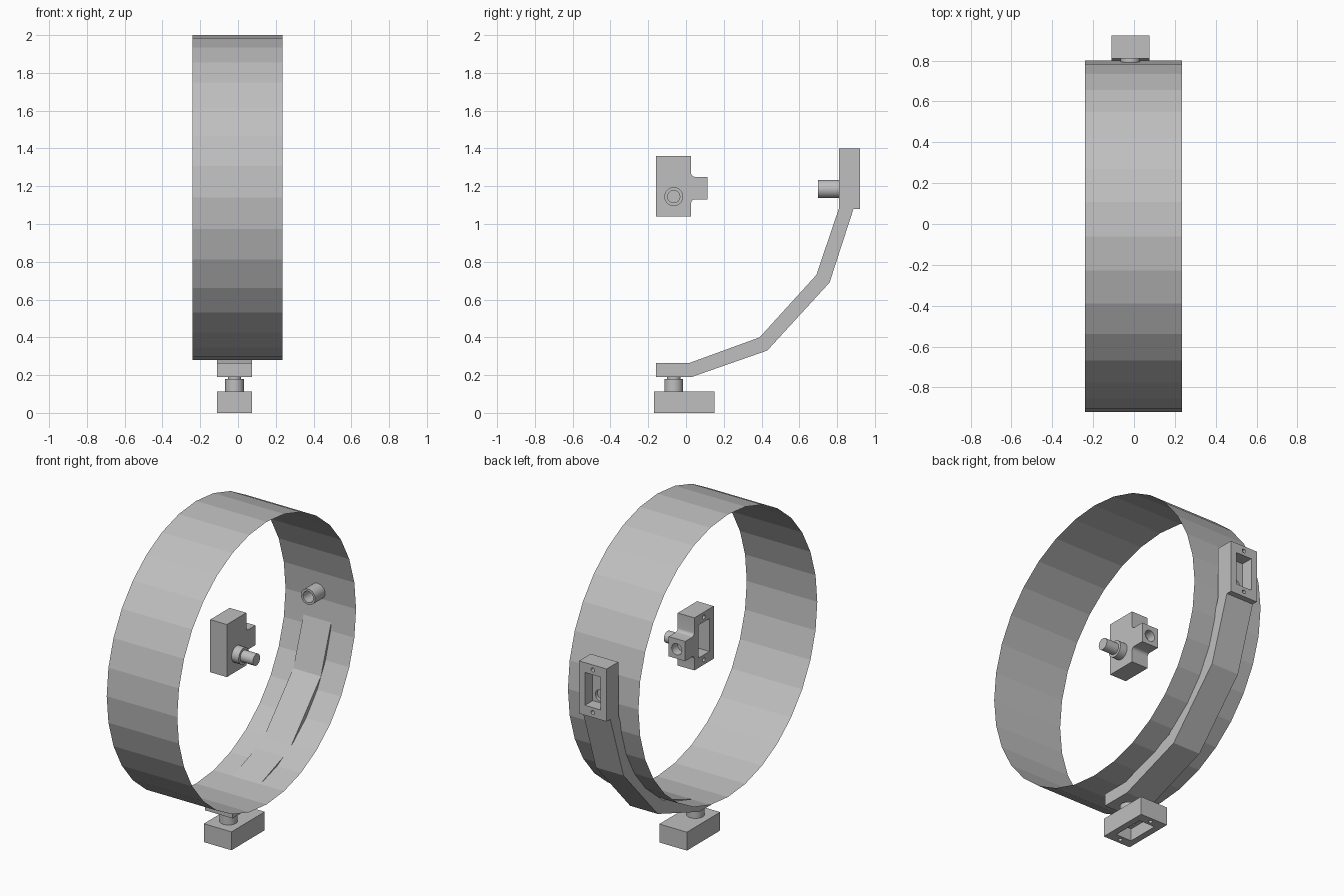
import bpy, bmesh, math
from mathutils import Matrix, Vector

if "Cube" in bpy.data.objects:
    bpy.data.objects.remove(bpy.data.objects["Cube"])

grey = bpy.data.materials.new("light_grey")
grey.diffuse_color = (0.52, 0.52, 0.52, 1)
grey.use_nodes = True
grey.node_tree.nodes["Principled BSDF"].inputs["Base Color"].default_value = grey.diffuse_color


def make(name, bm, matrix=Matrix()):
    """Turn a bmesh into a grey object, placed by matrix."""
    bmesh.ops.transform(bm, matrix=matrix, verts=bm.verts)
    if name != "ring_shell":
        bmesh.ops.recalc_face_normals(bm, faces=bm.faces)
    me = bpy.data.meshes.new(name)
    bm.to_mesh(me)
    bm.free()
    me.materials.append(grey)
    ob = bpy.data.objects.new(name, me)
    bpy.context.collection.objects.link(ob)
    return ob


def box(name, lo, hi, m=Matrix()):
    bm = bmesh.new()
    lo, hi = Vector(lo), Vector(hi)
    bmesh.ops.create_cube(bm, size=1, matrix=Matrix.Translation((lo + hi) / 2) @ Matrix.Diagonal((*(hi - lo), 1)))
    return make(name, bm, m)


def rod(name, x, y, z0, z1, r, m=Matrix(), sides=32):
    bm = bmesh.new()
    bmesh.ops.create_cone(bm, cap_ends=True, segments=sides, radius1=r, radius2=r, depth=z1 - z0,
                          matrix=Matrix.Translation((x, y, (z0 + z1) / 2)))
    return make(name, bm, m)


def prism(name, profile, x0, x1):
    """Extrude a (y, z) outline along x."""
    bm = bmesh.new()
    face = bm.faces.new([bm.verts.new((x0, y, z)) for y, z in profile])
    ext = bmesh.ops.extrude_face_region(bm, geom=[face])
    bmesh.ops.translate(bm, vec=(x1 - x0, 0, 0), verts=[v for v in ext["geom"] if isinstance(v, bmesh.types.BMVert)])
    return make(name, bm)


def cut(ob, cutters):
    bpy.context.view_layer.objects.active = ob
    for c in cutters:
        c.hide_render = True
        mod = ob.modifiers.new("cut", "BOOLEAN")
        mod.operation, mod.solver, mod.object = "DIFFERENCE", "EXACT", c
        bpy.ops.object.modifier_apply(modifier=mod.name)
        bpy.data.objects.remove(c)


def smooth(ob):
    bpy.ops.object.select_all(action="DESELECT")
    ob.select_set(True)
    bpy.context.view_layer.objects.active = ob
    bpy.ops.object.shade_smooth_by_angle(angle=math.radians(30))


def frame(origin, x_axis, z_axis):
    x, z = Vector(x_axis), Vector(z_axis)
    m = Matrix((x, z.cross(x), z)).transposed().to_4x4()
    m.translation = origin
    return m


H, T, OFF = 0.16, 0.112, -0.055   # motor half length, thickness, shaft offset
XC = -0.018                       # shared x centre of the motors and arm


def hollow(ob, m):
    """Back pocket, shaft bore and two screw holes of a motor housing."""
    cut(ob, [box("pocket", (-0.1, -0.053, -0.02), (0.1, 0.053, 0.075), m),
             rod("bore", OFF, 0, 0.05, 0.095, 0.035, m),
             rod("screw_a", -0.13, 0, -0.02, 0.05, 0.012, m, 16),
             rod("screw_b", 0.13, 0, -0.02, 0.05, 0.012, m, 16)])
    smooth(ob)


def shaft(name, m, collar, tip):
    smooth(rod(name + "_collar", OFF, 0, T - 0.01, collar, 0.05, m))
    smooth(rod(name + "_tip", OFF, 0, collar - 0.01, tip, 0.035, m))


# Thin open ring, axis along x
bm = bmesh.new()
bmesh.ops.create_cone(bm, cap_ends=False, segments=32, radius1=0.86, radius2=0.86, depth=0.475)
make("ring_shell", bm, Matrix.Translation((-0.0025, -0.06, 1.14)) @ Matrix.Rotation(math.pi / 2, 4, "Y"))

# Bent arm following the ring from below to the back
prism("curved_arm", [(-0.16, 0.19), (0.03, 0.19), (0.43, 0.33), (0.76, 0.69), (0.89, 1.09),
                     (0.812, 1.09), (0.69, 0.73), (0.39, 0.40), (0.02, 0.265), (-0.16, 0.265)], -0.111, 0.075)

# Base motor
m = frame((XC, -0.01, 0), (0, 1, 0), (0, 0, 1))
hollow(box("base_motor_housing", (-H, -0.093, 0), (H, 0.093, T), m), m)
shaft("base_shaft", m, 0.18, 0.24)

# Back motor at the top of the arm, with a hollow socket pointing inwards
m = frame((XC, 0.922, 1.24), (0, 0, 1), (0, -1, 0))
hollow(box("back_motor_housing", (-H, -0.093, 0), (H, 0.093, T), m), m)
socket = rod("back_motor_socket", OFF, 0, T - 0.01, 0.222, 0.048, m)
cut(socket, [rod("socket_bore", OFF, 0, 0.14, 0.25, 0.034, m)])
smooth(socket)

# Centre motor: housing with a filleted side lug
R = 0.02
arc = [(0.027 + R - R * math.sin(a), R - R * math.cos(a)) for a in [math.pi / 2 * i / 5 for i in range(6)]]
upper = [(y, 1.25 + d) for y, d in arc]
lower = [(y, 1.13 - d) for y, d in reversed(arc)]
outline = ([(-0.16, 1.04), (0.027, 1.04)] + lower + [(0.115, 1.13), (0.115, 1.25)]
           + upper + [(0.027, 1.36), (-0.16, 1.36)])
centre = prism("centre_motor_housing", outline, -0.075, -0.075 + T)
lug = frame((XC, 0.06, 1.187), (0, 0, 1), (0, 1, 0))
cut(centre, [rod("lug_bore", 0, 0, 0, 0.1, 0.034, lug)])
m = frame((-0.075, -0.065, 1.20), (0, 0, 1), (1, 0, 0))
hollow(centre, m)
shaft("centre_shaft", m, 0.16, 0.245)
